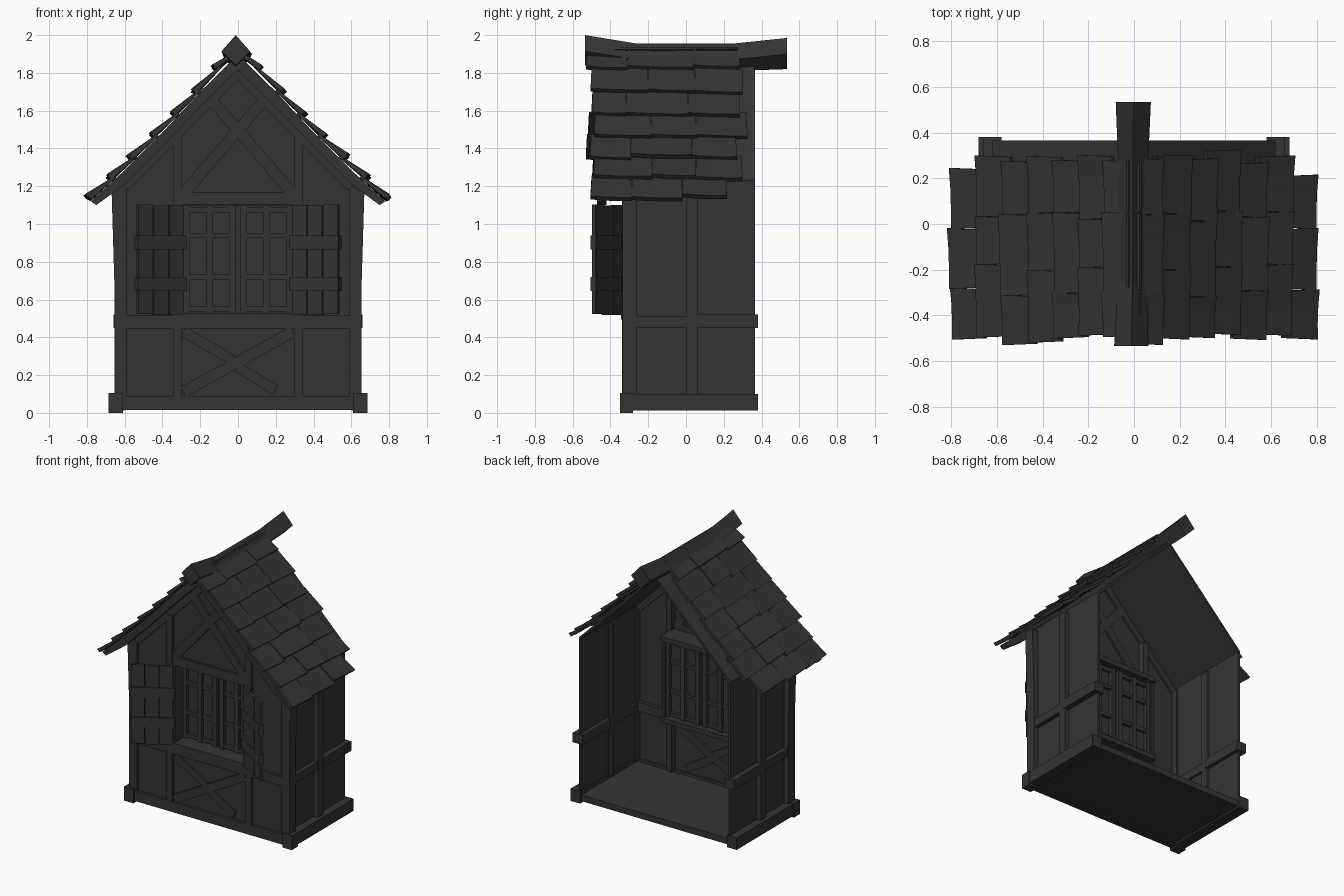
import bpy, bmesh, math, random
from mathutils import Vector

random.seed(4)
if "Cube" in bpy.data.objects:
    bpy.data.objects.remove(bpy.data.objects["Cube"])

mat = bpy.data.materials.new("charcoal")
mat.use_nodes = True
mat.diffuse_color = (0.034, 0.034, 0.034, 1)
mat.node_tree.nodes["Principled BSDF"].inputs["Base Color"].default_value = mat.diffuse_color


def loft(name, rings):
    """Skin a list of matching closed rings and cap both ends."""
    bm = bmesh.new()
    vs = [[bm.verts.new(p) for p in r] for r in rings]
    n = len(rings[0])
    for a, b in zip(vs, vs[1:]):
        for i in range(n):
            bm.faces.new((a[i], a[(i + 1) % n], b[(i + 1) % n], b[i]))
    bm.faces.new(vs[0])
    bm.faces.new(vs[-1])
    bmesh.ops.recalc_face_normals(bm, faces=bm.faces)
    me = bpy.data.meshes.new(name)
    bm.to_mesh(me)
    bm.free()
    me.materials.append(mat)
    ob = bpy.data.objects.new(name, me)
    bpy.context.collection.objects.link(ob)
    return ob


def prism(name, pts, y0, y1):
    """Extrude an x-z outline along y."""
    return loft(name, [[(x, y, z) for x, z in pts] for y in (y0, y1)])


def box(name, x0, x1, y0, y1, z0, z1):
    return prism(name, [(x0, z0), (x1, z0), (x1, z1), (x0, z1)], y0, y1)


def beam(name, a, b, width, y0, y1):
    """Straight timber between two x-z points."""
    a, b = Vector(a), Vector(b)
    d = (b - a).normalized()
    n = Vector((-d.y, d.x)) * width / 2
    return prism(name, [a - n, b - n, b + n, a + n], y0, y1)


SIDES = ((1, "left"), (-1, "right"))

# Floor and front sill
box("floor", -0.63, 0.63, -0.32, 0.365, 0.025, 0.07)
box("front_plinth", -0.63, 0.63, -0.34, -0.29, 0.015, 0.09)
box("front_rail", -0.6, 0.6, -0.34, -0.28, 0.445, 0.515)

for s, side in SIDES:
    # Walls and roof shell, open at the back
    half = [(0, .04), (.61, .04), (.61, 1.22), (0, 1.84), (0, 1.1), (.3, 1.1), (.3, .52), (0, .52)]
    prism(f"{side}_front_wall", [(s * x, z) for x, z in half], -0.32, -0.305)
    shell = [(.605, .04), (.62, .04), (.62, 1.23), (0, 1.85), (0, 1.83), (.605, 1.22)]
    prism(f"{side}_side_shell", [(s * x, z) for x, z in shell], -0.32, 0.365)

    # Side timbers
    box(f"{side}_plinth", s * .6, s * .68, -0.34, 0.38, 0.012, 0.1)
    box(f"{side}_plinth_block", s * .61, s * .685, -0.35, -0.28, 0, 0.105)
    post = [(.59, .08), (.655, .08), (.655, .7), (.67, 1.2), (.59, 1.2)]
    prism(f"{side}_corner_post", [(s * x, z) for x, z in post], -0.335, -0.26)
    box(f"{side}_middle_post", s * .59, s * .655, 0.0, 0.06, 0.08, 1.2)
    box(f"{side}_side_rail_front", s * .59, s * .65, -0.27, 0.01, 0.45, 0.51)
    box(f"{side}_side_rail_back", s * .58, s * .66, 0.05, 0.38, 0.45, 0.52)

    # Front timbers
    box(f"{side}_window_post", s * .3, s * .345, -0.34, -0.26, 0.08, 1.46)
    beam(f"{side}_gable_brace", (s * .29, 1.16), (s * -.15, 1.67), .06, -0.335, -0.29)
    beam(f"{side}_rafter", (s * .6, 1.2), (0, 1.805), .06, -0.335, -0.29)

    # Curved gable board under the tile ends
    board = [(.78, 1.12), (.6, 1.285), (.4, 1.485), (.2, 1.7), (0, 1.9),
             (0, 1.82), (.2, 1.62), (.4, 1.41), (.6, 1.21), (.75, 1.1)]
    prism(f"{side}_gable_board", [(s * x, z) for x, z in board], -0.47, -0.42)

    # Recessed window casement and glazing bars
    lo, hi = s * .012, s * .29
    for i, x in enumerate((.03, .15, .275)):
        box(f"{side}_window_stile_{i}", s * (x - .017), s * (x + .017), -0.235, -0.175, .53, 1.1)
    for i, z in enumerate((.55, .72, .94, 1.075)):
        box(f"{side}_window_bar_{i}", lo, hi, -0.23, -0.18, z - .013, z + .013)
    box(f"{side}_window_jamb", s * .285, s * .31, -0.33, -0.16, .51, 1.11)

    # Open shutter: three planks and two battens, turned out from the wall
    hinge, out = Vector((s * .29, -.342)), Vector((s * .245, -.148))
    nrm = Vector((-out.y, out.x)).normalized()

    def slab(name, t0, t1, d, z0, z1):
        foot = [hinge + out * t + nrm * e for t, e in ((t0, -d), (t1, -d), (t1, d), (t0, d))]
        return loft(name, [[(p.x, p.y, z) for p in foot] for z in (z0, z1)])

    for i in range(3):
        dz = random.uniform(-.008, .008)
        slab(f"{side}_shutter_plank_{i}", i * .335, i * .335 + .32, .01, .525 + dz, 1.105 + dz)
    for i, z in enumerate((.645, .865)):
        slab(f"{side}_shutter_batten_{i}", -.03, 1.01, .018, z, z + .075)

# Window glass, sill and lintel
box("window_glass", -.3, .3, -0.21, -0.202, .52, 1.1)
box("window_sill", -.31, .31, -0.345, -0.14, .495, .53)
box("window_head", -.31, .31, -0.32, -0.14, 1.095, 1.13)
box("window_lintel", -.31, .31, -0.335, -0.29, 1.1, 1.17)

# Lower panel braces
beam("long_brace", (-.29, .11), (.29, .43), .06, -0.335, -0.29)
beam("upper_brace", (-.29, .43), (-.03, .28), .055, -0.33, -0.29)
beam("lower_brace", (.0, .24), (.2, .12), .055, -0.33, -0.29)

# Roof tiles: overlapping rows climbing both slopes, dipping slightly midway
ROWS = 7
rows = [Vector((.79 - .112 * i, 1.13 + .116 * i - .022 * math.sin(math.pi * i / ROWS)))
        for i in range(ROWS)] + [Vector((0, 1.92))]
layouts = ((-.51, -.3, .03, .28), (-.5, -.19, .04, .31))


def tile(name, s, p, q, y0, y1):
    d = (q - p).normalized()
    n = Vector((d.y, -d.x))
    end = q - n * .018 + d * .03
    rings = []
    for k in range(4):                       # slight sag across the width
        t = k / 3
        start = p - n * .006 * math.sin(math.pi * t) - d * .012 * (t - .5)
        sec = (start, end, end + n * .015, start + n * .027)
        y = y0 + (y1 - y0) * t
        flare = .006 if t > .5 else -.006
        rings.append([(s * v.x, y + (flare if j in (0, 3) else 0), v.y) for j, v in enumerate(sec)])
    return loft(name, rings)


for s, side in SIDES:
    for r in range(ROWS):
        cuts = (-.52, -.3, -.03, .225) if r == 0 else layouts[r % 2]
        cuts = [c + random.uniform(-.02, .02) for c in cuts]
        for c in range(3):
            j = Vector((random.uniform(-.008, .008), random.uniform(-.008, .008)))
            tile(f"{side}_roof_tile_{r}_{c}", s, rows[r] + j, rows[r + 1], cuts[c] + .004, cuts[c + 1] - .004)

# Ridge beam, a diamond section lifting at both ends
stations = ((-.535, -.012, .075, 2.0, 1.84), (-.26, -.006, .065, 1.955, 1.815),
            (.25, -.004, .065, 1.955, 1.81), (.535, -.003, .077, 1.985, 1.82))
loft("ridge_beam", [[(x, y, top), (x + w, y, top - .085), (x, y, low), (x - w, y, top - .085)]
                    for y, x, w, top, low in stations])
